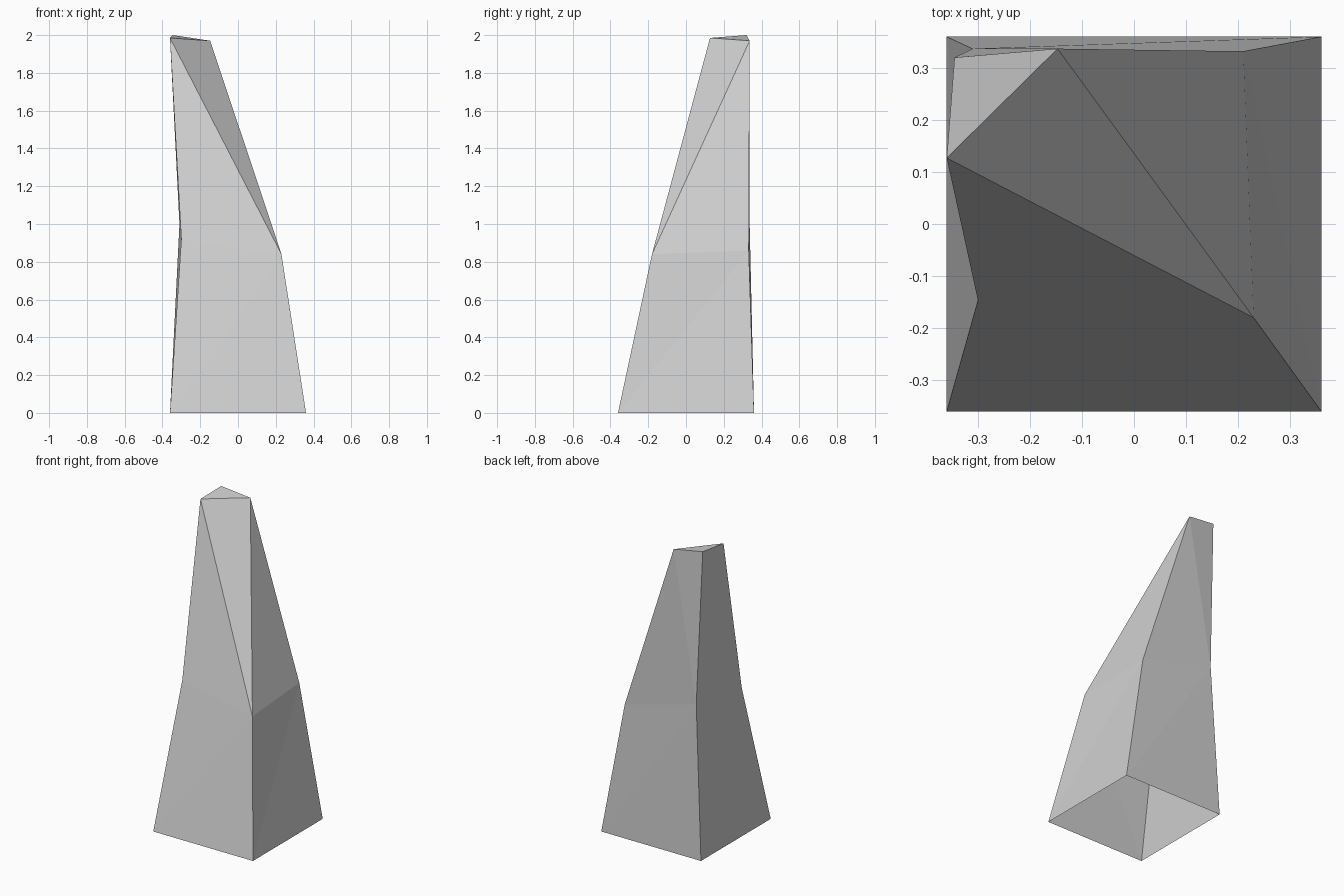
import bpy
import bmesh

cube = bpy.data.objects.get("Cube")
if cube:
    bpy.data.objects.remove(cube, do_unlink=True)

# Single flat stone colour
grey = (0.63, 0.63, 0.63, 1.0)
stone = bpy.data.materials.new("stone_grey")
stone.use_nodes = True
stone.diffuse_color = grey
stone.node_tree.nodes["Principled BSDF"].inputs["Base Color"].default_value = grey

bm = bmesh.new()


def ring(points):
    return [bm.verts.new(p) for p in points]


# Cross-sections, counter-clockwise from front -x corner
h = 0.36
base = ring([(-h, -h, 0), (h, -h, 0), (h, h, 0), (-h, h, 0)])
waist = ring([(-0.30, -0.147, 0.92), (0.23, -0.18, 0.84),
              (0.21, 0.332, 0.86), (-0.31, 0.337, 1.0)])
tip_front, tip_side, tip_back = ring([(-h, 0.127, 1.985), (-0.147, 0.337, 1.97),
                                      (-0.345, 0.32, 2.0)])

# Lower walls, with the base left open
for i in range(4):
    j = (i + 1) % 4
    bm.faces.new((base[i], base[j], waist[j]))
    bm.faces.new((base[i], waist[j], waist[i]))

# Upper walls narrowing to the three-sided tip
fl, fr, br, bl = waist
for tri in ((fl, fr, tip_front), (fr, tip_side, tip_front), (fr, br, tip_side),
            (br, bl, tip_side), (bl, tip_back, tip_side),
            (bl, tip_front, tip_back), (bl, fl, tip_front),
            (tip_front, tip_side, tip_back)):
    bm.faces.new(tri)

mesh = bpy.data.meshes.new("rock_spire")
bm.to_mesh(mesh)
bm.free()
mesh.materials.append(stone)
spire = bpy.data.objects.new("rock_spire", mesh)
bpy.context.collection.objects.link(spire)
